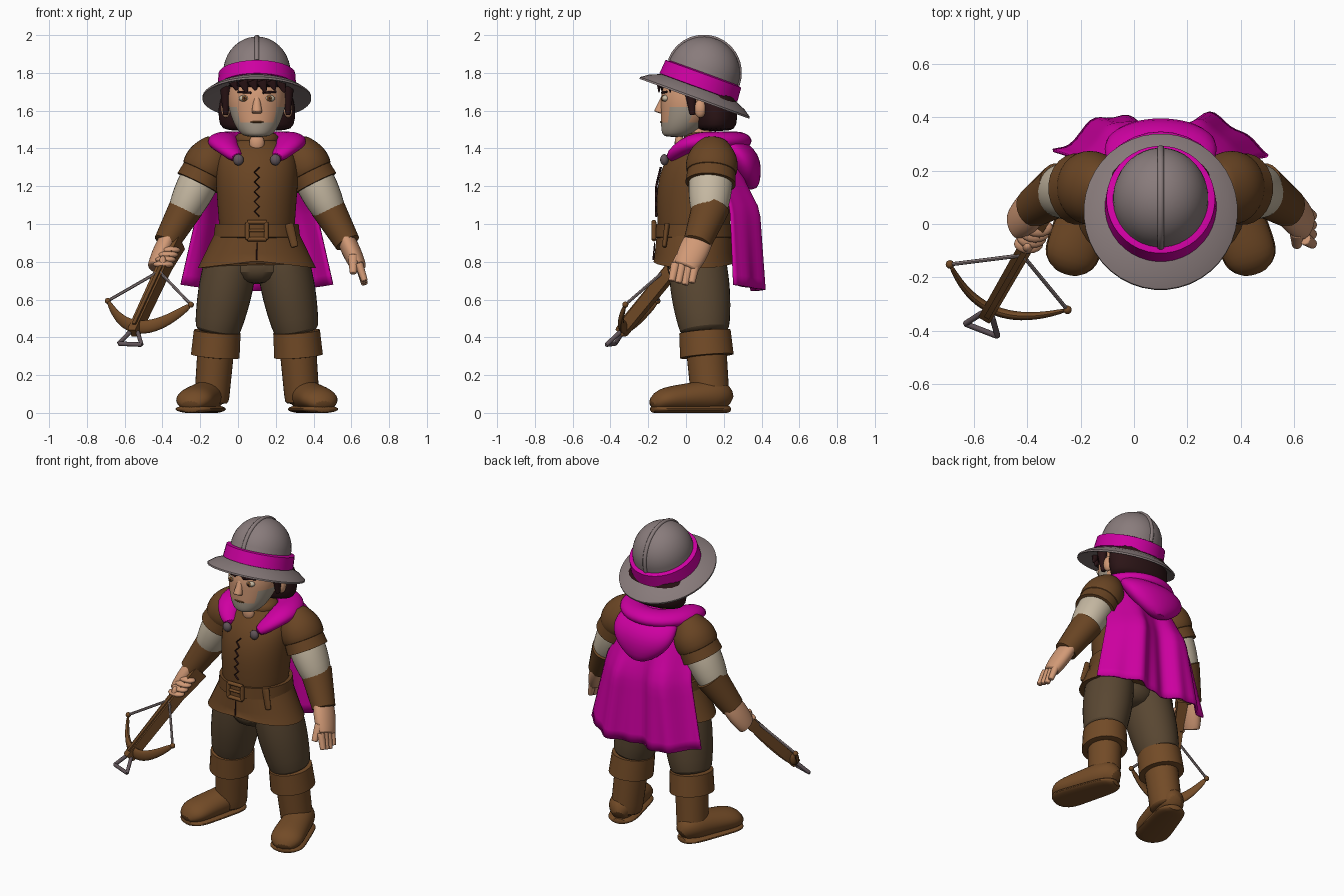
import bpy
import bmesh
import math
from mathutils import Vector, Matrix

if "Cube" in bpy.data.objects:
    bpy.data.objects.remove(bpy.data.objects["Cube"], do_unlink=True)

X, Y, Z = Vector((1, 0, 0)), Vector((0, 1, 0)), Vector((0, 0, 1))
CENTRE = X * .1          # the body stands a little to the left of the origin
WORLD = X * 0
parts = []


def material(name, red, green, blue):
    mat = bpy.data.materials.new(name)
    mat.use_nodes = True
    mat.diffuse_color = (red, green, blue, 1)
    shader = mat.node_tree.nodes["Principled BSDF"]
    shader.inputs["Base Color"].default_value = (red, green, blue, 1)
    return mat


vest_brown = material("vest_brown", .14, .058, .017)
leather = material("boot_leather", .17, .07, .02)
trouser = material("trouser_olive", .1, .063, .032)
linen = material("linen", .56, .48, .36)
skin = material("skin", .64, .32, .18)
magenta = material("cape_magenta", .62, 0, .36)
steel = material("helmet_steel", .25, .2, .2)
hair = material("dark_hair", .024, .007, .008)
iron = material("dark_iron", .12, .09, .1)
stubble = material("stubble_grey", .38, .32, .25)


def steps(count):
    return [i / count for i in range(count + 1)]


def finish(name, bm, mat, sub=0, mirror=False, at=CENTRE):
    bmesh.ops.recalc_face_normals(bm, faces=bm.faces)
    mesh = bpy.data.meshes.new(name)
    bm.to_mesh(mesh)
    bm.free()
    mesh.materials.append(mat)
    obj = bpy.data.objects.new(name, mesh)
    obj.location = at
    bpy.context.collection.objects.link(obj)
    if sub:
        smooth = obj.modifiers.new("Smooth", "SUBSURF")
        smooth.levels = smooth.render_levels = sub
    if mirror:
        obj.modifiers.new("Mirror", "MIRROR").use_mirror_merge = False
    parts.append(obj)
    return obj


def loft(name, rings, mat, ref=None, sides=16, sub=1, **options):
    """Join elliptical rings (centre, width, depth); they lie flat unless ref is given."""
    bm, loops = bmesh.new(), []
    centres = [ring[0] for ring in rings]
    for i, (centre, width, depth) in enumerate(rings):
        side, up = X, Y
        if ref is not None:
            ahead, behind = centres[min(i + 1, len(rings) - 1)], centres[max(i - 1, 0)]
            tangent = (ahead - behind).normalized()
            side = tangent.cross(ref).normalized()
            up = side.cross(tangent)
        angles = [math.tau * (k + .5) / sides for k in range(sides)]
        loops.append([bm.verts.new(centre + side * width * math.cos(a) + up * depth * math.sin(a)) for a in angles])
    for low, high in zip(loops, loops[1:]):
        for k in range(sides):
            bm.faces.new((low[k - 1], low[k], high[k], high[k - 1]))
    bm.faces.new(loops[0])
    bm.faces.new(loops[-1])
    return finish(name, bm, mat, sub, **options)


def stack(name, profile, mat, **options):
    """Flat rings on the middle line, each given as y, z, half width, half depth."""
    return loft(name, [(Y * y + Z * z, width, depth) for y, z, width, depth in profile], mat, **options)


def limb(name, start, end, first, last, mat, depth=1.1, swell=0, ref=Y, **options):
    """Tapered rod between two points with slightly turned-in ends."""
    rings = []
    for t in [-.02] + steps(5) + [1.02]:
        inside = 0 <= t <= 1
        width = first + (last - first) * t + swell * math.sin(math.pi * t)
        width *= 1 if inside else .85
        rings.append((start.lerp(end, t), width, width * depth))
    return loft(name, rings, mat, ref, **options)


def ball(name, centre, radii, mat, **options):
    bm = bmesh.new()
    shape = Matrix.Translation(centre) @ Matrix.Diagonal((*radii, 1))
    bmesh.ops.create_uvsphere(bm, u_segments=16, v_segments=10, radius=1, matrix=shape)
    return finish(name, bm, mat, **options)


# Joints of the left side; arms and legs are mirrored from them
shoulder, elbow = Vector((.24, .14, 1.36)), Vector((.39, .12, 1.06))
wrist, knuckles = Vector((.48, .06, .9)), Vector((.54, 0, .77))
hip, knee, ankle = Vector((.13, .055, .84)), Vector((.21, .1, .43)), Vector((.24, .13, .06))
heel, toe = Vector((.225, .235, 0)), Vector((.355, -.185, 0))

# Legs and boots
limb("trouser_legs", hip, knee, .14, .122, trouser, swell=.015, mirror=True)
stack("trouser_seat", [(.05, .68, .06, .1), (.05, .73, .2, .16), (.05, .88, .2, .16)], trouser)
limb("boot_cuffs", knee, knee.lerp(ankle, .35), .125, .13, leather, sides=24, sub=0, mirror=True)
limb("boot_shafts", knee.lerp(ankle, .2), ankle, .1, .094, leather, mirror=True)
feet, soles = [], []
for t in steps(10):
    rounding = math.sqrt(1 - .8 * (2 * t - 1) ** 6)
    width, height = (.085 + .025 * t) * rounding, (.095 - .035 * t) * rounding
    feet.append((heel.lerp(toe, t) + Z * (height + .006), width, height))
    soles.append((heel.lerp(toe, t) + Z * .02, width + .004, .022))
loft("boot_feet", feet, leather, Z, mirror=True)
loft("boot_soles", soles, leather, Z, mirror=True)

# Vest, flared skirt and belt
stack("vest", [(.04, .9, .2, .19), (.04, 1, .205, .195), (.05, 1.2, .222, .215), (.07, 1.35, .225, .185),
               (.09, 1.42, .16, .13), (.08, 1.46, .09, .09)], vest_brown, sub=2)
skirt = stack("vest_skirt", [(.045, 1 - .235 * t, .2 + .115 * t, .195 + .025 * t) for t in steps(6)],
              vest_brown, sides=32, sub=0)
for vert in skirt.data.vertices:      # the hem rises towards the middle
    if vert.co.z < .78:
        vert.co.z += .04 * (1 - abs(vert.co.x) / .32)
limb("skirt_slit", Y * -.166 + Z * .9, Y * -.173 + Z * .81, .003, .005, hair, sides=8)
stack("belt", [(.045, .92, .2, .19), (.045, .93, .23, .212), (.045, 1, .222, .208), (.045, 1, .2, .19)],
      vest_brown, sides=32, sub=0)
buckle_centre = Y * -.17 + Z * .965
for sign in (-1, 1):
    across, rise = X * .05, Z * .045 * sign
    limb("buckle_bar", buckle_centre - across + rise, buckle_centre + across + rise, .013, .013, leather, sides=8)
    upright = buckle_centre + across * sign
    limb("buckle_post", upright - rise, upright + rise, .013, .013, leather, sides=8)
limb("buckle_pin", buckle_centre - across, buckle_centre + across, .009, .009, leather, sides=8)
limb("belt_tail", Vector((.17, -.1, 1)), Vector((.2, -.115, .88)), .025, .02, vest_brown, depth=.6)
lacing = []
for i in range(11):
    z = 1.04 + i * .026
    lacing.append((X * .013 * (-1) ** i + Y * (.25 * max(0, z - 1.2) - .158) + Z * z, .004, .006))
loft("vest_lacing", lacing, hair, Y, sides=6, sub=0)

# Arms
limb("sleeves", shoulder, elbow, .09, .088, linen, swell=.02, mirror=True)
limb("shoulder_guards", shoulder.lerp(elbow, -.25), shoulder.lerp(elbow, .3), .07, .125, vest_brown,
     swell=.025, mirror=True)
limb("shoulder_lower_guards", shoulder.lerp(elbow, .15), shoulder.lerp(elbow, .48), .112, .122, vest_brown,
     sides=24, sub=0, mirror=True)
limb("bracers", elbow.lerp(wrist, -.2), wrist, .092, .068, vest_brown, sides=24, sub=0, mirror=True)
limb("hands", wrist.lerp(knuckles, -.2), knuckles, .048, .042, skin, depth=1.6, swell=.006, mirror=True)
for i in range(4):
    root = knuckles + Y * (.05 - .035 * i) + Z * .02
    tip = root + Vector((.03, -.02, -.11 + .01 * abs(i - 1)))
    limb("left_finger", root, tip, .024, .018, skin, sides=10)
thumb = knuckles - X * .03 - Y * .03
limb("left_thumb", thumb + Z * .06, thumb - Y * .05 - Z * .03, .027, .018, skin, sides=10, ref=X)

# Head
stack("neck", [(.08, 1.36, .08, .08), (.06, 1.56, .08, .08)], skin)
ball("throat", Y * -.035 + Z * 1.43, (.04, .025, .05), skin)
stack("vest_collar", [(.08, 1.4, .13, .11), (.085, 1.47, .12, .1), (.09, 1.49, .09, .08)], vest_brown)
head = stack("head", [(-.055, 1.46, .06, .06), (-.035, 1.48, .09, .095), (-.01, 1.53, .125, .125),
                      (.03, 1.62, .155, .165), (.05, 1.7, .16, .19), (.09, 1.85, .13, .15)], skin, sides=20, sub=2)
head.data.materials.append(stubble)
for face in head.data.polygons:
    jaw_side = face.center.z < 1.6 and abs(face.center.x) > .11 and face.center.y < .03
    face.material_index = int(face.center.z < 1.52 or jaw_side)
limb("nose", Y * -.115 + Z * 1.68, Y * -.145 + Z * 1.59, .013, .027, skin, ref=X, sides=12)
ball("mouth", Y * -.126 + Z * 1.54, (.036, .012, .006), leather)
eye = Vector((.066, -.108, 1.665))
ball("eyes", eye, (.03, .02, .018), linen, mirror=True)
ball("irises", eye - Y * .015, (.014, .008, .015), leather, mirror=True)
ball("pupils", eye - Y * .02, (.006, .005, .007), hair, mirror=True)
limb("eyebrows", eye + Vector((-.035, -.02, .03)), eye + Vector((.035, .005, .035)), .006, .006, hair,
     ref=Z, sides=8, mirror=True)
ear = Vector((.165, .075, 1.61))
ball("ears", ear, (.025, .032, .048), skin, mirror=True)

# Hair
stack("back_hair", [(.155, 1.49, .17, .09), (.16, 1.52, .2, .11), (.16, 1.6, .21, .115), (.14, 1.74, .19, .13)],
      hair, sides=24)
stack("hair_cap", [(.05, 1.71, .165, .19), (.05, 1.75, .17, .2), (.06, 1.82, .15, .18)], hair, sides=24)
limb("side_locks", ear + Z * .13 - Y * .055, ear - Y * .04 - Z * .03, .035, .015, hair, sides=10, mirror=True)
for i in range(6):                 # jagged fringe
    x = (i - 2.5) * .05
    root = X * x + Y * (.045 - .19 * math.sqrt(1 - (x / .17) ** 2)) + Z * 1.76
    limb("fringe_lock", root, root + X * .02 - Z * (.05 + .012 * (i % 2)), .035, .008, hair, depth=.5, sides=8)

# Helmet, tipped backwards: a brim, a round dome, a band and a crest
dome, dome_base = .192, .128
outline = [(.19, .025), (.3, -.018), (.31, -.018), (.31, -.008), (.27, .02), (.21, .045)]
outline += [(dome * math.cos(a), dome_base + dome * math.sin(a)) for a in [t * math.pi / 2.02 for t in steps(10)]]
band = [(.2, .042), (.22, .046), (.214, .122), (.185, .13)]
crest = [Y * dome * math.cos(a) + Z * (dome_base + dome * math.sin(a)) for a in [t * math.pi for t in steps(14)]]
pieces = [
    stack("helmet", [(0, h, r * .93, r) for r, h in outline], steel, sides=40, sub=0),
    stack("helmet_band", [(0, h, r * .95, r) for r, h in band], magenta, sides=40, sub=0),
    loft("helmet_crest", [(point, .011, .013) for point in crest], steel, X, sides=8, sub=0)]
for piece in pieces:
    piece.location = CENTRE + Y * .05 + Z * 1.68
    piece.rotation_euler.x = -math.radians(20)

# Cape with hanging folds
bm = bmesh.new()
grid = []
for v in steps(14):
    row, drop = [], min(1, v * 2.2)
    for s in steps(40):
        u = 2 * s - 1
        folds = .035 * math.cos(math.tau * u) - .012 * v * math.sin(17 * u)
        hanging = .35 + .045 * v - .09 * u * u - folds
        draped = .25 - .12 * u * u
        y = draped + (hanging - draped) * drop
        row.append(bm.verts.new((u * (.235 + .17 * v), y, 1.43 - v * (.785 - .035 * u * u))))
    grid.append(row)
for upper, lower in zip(grid, grid[1:]):
    for c in range(len(upper) - 1):
        bm.faces.new((upper[c], upper[c + 1], lower[c + 1], lower[c]))
cape = finish("cape", bm, magenta)
cape.modifiers.new("Thickness", "SOLIDIFY").thickness = .012

# Mantle round the neck, hood lying on the back, and clasps
mantle = []
for t in steps(14):
    turn = math.radians(30 + 300 * t)
    front = max(0, math.cos(turn)) ** 2
    centre = Vector((.185 * math.sin(turn), .08 - .19 * math.cos(turn), 1.44 - .13 * front))
    mantle.append((centre, .085 - .06 * front, .05 - .025 * front))
loft("cape_mantle", mantle, magenta, Z)
stack("cape_hood", [(.345, 1.18, .04, .03), (.335, 1.23, .13, .06), (.315, 1.3, .2, .085), (.285, 1.37, .22, .1),
                    (.23, 1.43, .2, .1), (.18, 1.47, .14, .07)], magenta, sides=20)
ball("cape_clasps", Vector((.098, -.115, 1.34)), (.028, .022, .03), iron, mirror=True)

# Crossbow held low in the right hand
butt, muzzle = Vector((-.335, .035, .89)), Vector((-.55, -.34, .43))
aim = (muzzle - butt).normalized()
across = Vector((.22, -.085, -.01))
lift = across.cross(aim).normalized()
if lift.z < 0:
    lift = -lift


def along(t, height=0):
    return butt.lerp(muzzle, t) + lift * height


bow = dict(ref=Z, at=WORLD)
limb("crossbow_butt", along(-.04, -.01), along(.25), .045, .035, leather, depth=1.5, sides=4, sub=0, **bow)
limb("crossbow_stock", along(.2), along(1), .04, .035, leather, depth=1.2, sides=4, sub=0, **bow)
limb("crossbow_rail", along(.3, .03), along(.95, .03), .015, .015, vest_brown, sides=4, sub=0, **bow)
bend = Vector((.05, .09, .13))
prod = along(.95) + X * .02 - Y * .005
arc = [prod + across * u + bend * u * u for u in [2 * t - 1 for t in steps(10)]]
thickness = [.038 - .022 * (2 * t - 1) ** 2 for t in steps(10)]
loft("crossbow_limb", [(p, h / 2, h) for p, h in zip(arc, thickness)], leather, Z, sides=10, at=WORLD)
for end in (arc[0], arc[-1]):
    ball("limb_tip", end, (.016, .016, .016), leather, at=WORLD)
    limb("crossbow_string", end, along(.35, .03), .009, .009, steel, sides=6, **bow)
side = across.normalized()
corners = [muzzle - side * .02, muzzle + aim * .09 - side * .055, muzzle + aim * .09 + side * .075,
           muzzle + side * .02]
for start, end in zip(corners, corners[1:]):
    limb("crossbow_stirrup", start, end, .012, .012, iron, sides=8, **bow)
for i in range(4):
    ball("right_finger", along(.09 + i * .055, .02), (.055, .036, .02), skin, at=WORLD)
ball("right_thumb", along(.26, .03), (.02, .024, .042), skin, at=WORLD)

# Smooth shading with crisp edges
bpy.ops.object.select_all(action="DESELECT")
for obj in parts:
    obj.select_set(True)
bpy.context.view_layer.objects.active = parts[0]
bpy.ops.object.shade_smooth_by_angle(angle=math.radians(50))
